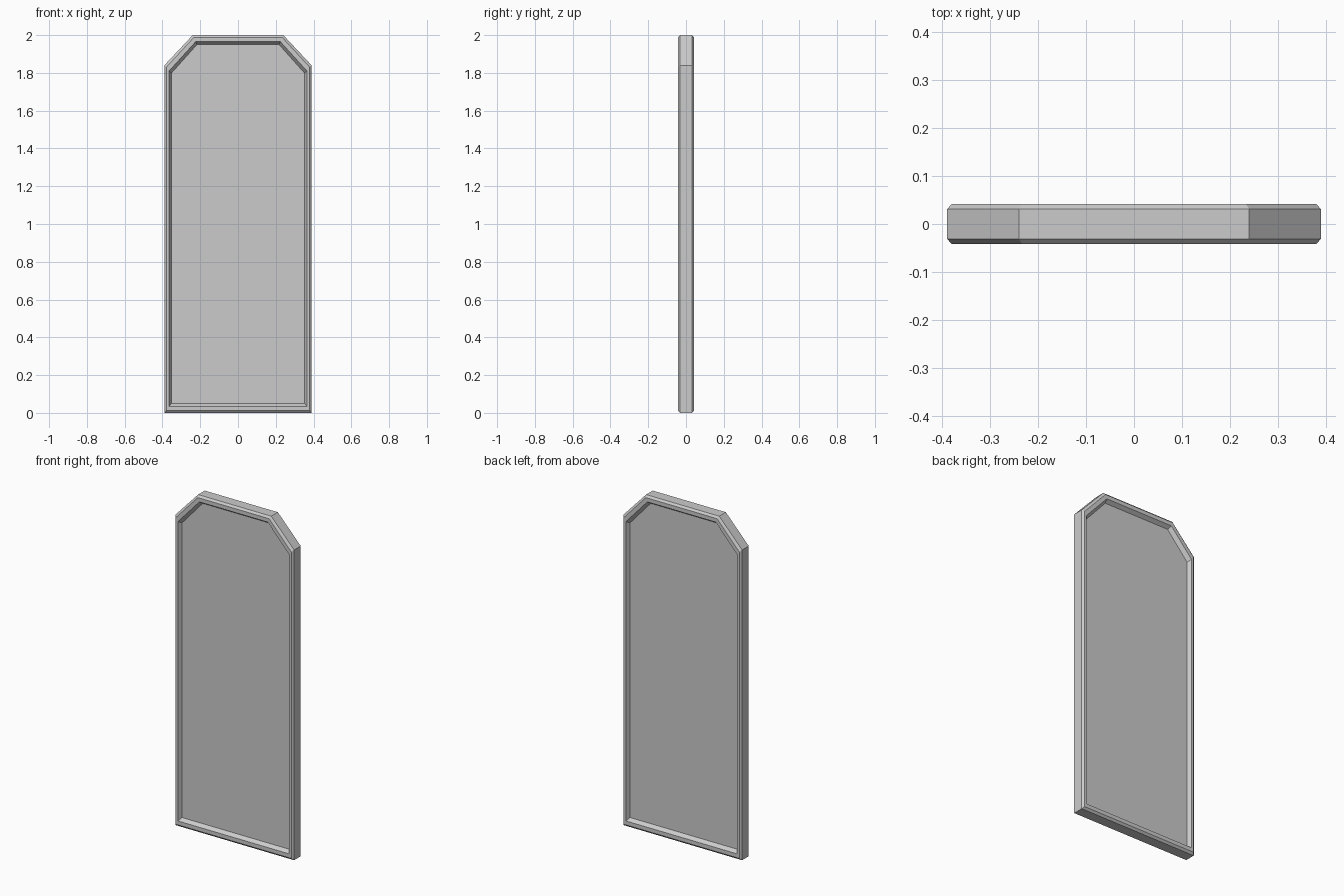
import bpy
import bmesh

default = bpy.data.objects.get("Cube")
if default:
    bpy.data.objects.remove(default, do_unlink=True)

HALF_W, HALF_H = 0.39, 1.0      # outer half width and half height
TOP_X, SHOULDER = 0.24, 0.84    # clipped upper corners, relative to the centre
HALF_T, PANEL_T = 0.042, 0.02   # half thickness of the frame and of the panel

grey = bpy.data.materials.new("light grey")
grey.use_nodes = True
colour = (0.6, 0.6, 0.6, 1)
grey.diffuse_color = colour
grey.node_tree.nodes["Principled BSDF"].inputs["Base Color"].default_value = colour


def ring(bm, sx, sz, y):
    """One clipped-corner outline, scaled about the centre, at depth y."""
    half = [(HALF_W, -HALF_H), (HALF_W, SHOULDER), (TOP_X, HALF_H)]
    outline = half + [(-x, z) for x, z in reversed(half)]
    return [bm.verts.new((x * sx, y, HALF_H + z * sz)) for x, z in outline]


def loft(name, profile, closed):
    """Bridge the outlines in order; cap the ends unless the profile closes."""
    bm = bmesh.new()
    rings = [ring(bm, *p) for p in profile]
    pairs = list(zip(rings, rings[1:]))
    if closed:
        pairs.append((rings[-1], rings[0]))
    else:
        bm.faces.new(rings[0])
        bm.faces.new(rings[-1])
    for a, b in pairs:
        for i in range(len(a)):
            j = (i + 1) % len(a)
            bm.faces.new((a[i], a[j], b[j], b[i]))
    bmesh.ops.recalc_face_normals(bm, faces=bm.faces)
    mesh = bpy.data.meshes.new(name)
    bm.to_mesh(mesh)
    bm.free()
    mesh.materials.append(grey)
    obj = bpy.data.objects.new(name, mesh)
    bpy.context.collection.objects.link(obj)
    return obj


# Frame: inner slope, flat rim, outer bevel, mirrored front to back
front = [(0.905, 0.95, -PANEL_T), (0.935, 0.965, -HALF_T),
         (0.973, 0.988, -HALF_T), (1, 1, -HALF_T + 0.011)]
back = [(sx, sz, -y) for sx, sz, y in reversed(front)]
loft("frame", front + back, True)

# Recessed panel, its edge tucked inside the frame
loft("panel", [(0.91, 0.953, -PANEL_T), (0.91, 0.953, PANEL_T)], False)
